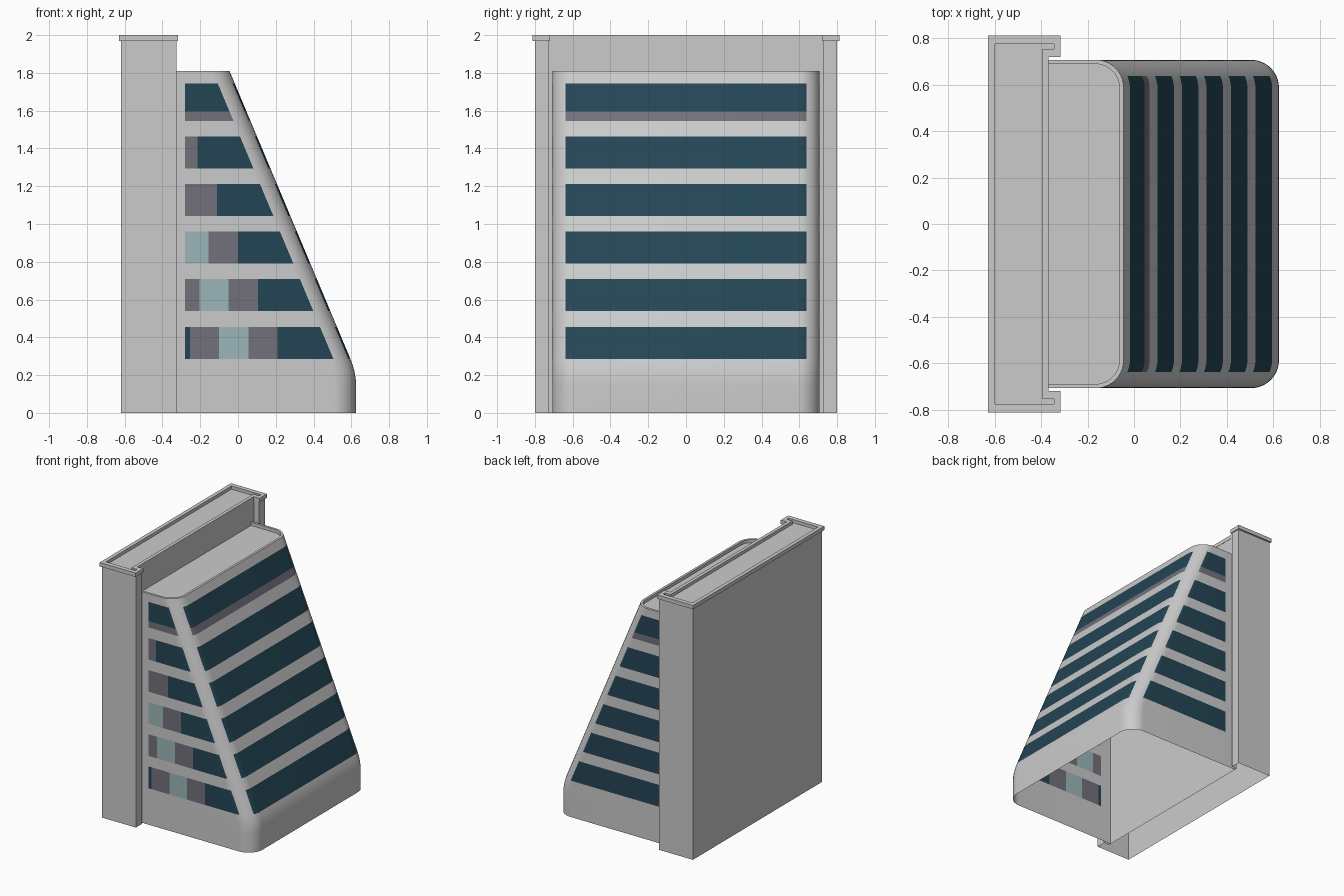
import bpy, bmesh, math

if "Cube" in bpy.data.objects:
    bpy.data.objects.remove(bpy.data.objects["Cube"])


def material(name, rgb):
    m = bpy.data.materials.new(name)
    m.diffuse_color = (*rgb, 1)
    m.use_nodes = True
    m.node_tree.nodes["Principled BSDF"].inputs["Base Color"].default_value = m.diffuse_color
    return m


MATS = [material("light_grey", (0.60, 0.60, 0.60)),
        material("dark_teal_glass", (0.017, 0.06, 0.09)),
        material("mauve_grey", (0.17, 0.165, 0.20)),
        material("pale_aqua", (0.33, 0.47, 0.48))]
GREY, TEAL, MAUVE, AQUA = range(4)


def finish(bm, name, smooth):
    bmesh.ops.remove_doubles(bm, verts=bm.verts, dist=0.0004)
    me = bpy.data.meshes.new(name)
    bm.to_mesh(me)
    bm.free()
    for m in MATS:
        me.materials.append(m)
    ob = bpy.data.objects.new(name, me)
    bpy.context.collection.objects.link(ob)
    if smooth:
        bpy.ops.object.select_all(action='DESELECT')
        ob.select_set(True)
        bpy.context.view_layer.objects.active = ob
        bpy.ops.object.shade_smooth_by_angle(angle=math.radians(30))
    return ob


def band(bm, lo, hi, mats=None, closed=False):
    """Quads joining two matching lines of points."""
    n = len(lo)
    for i in range(n if closed else n - 1):
        j = (i + 1) % n
        f = bm.faces.new([bm.verts.new(p) for p in (lo[i], lo[j], hi[j], hi[i])])
        f.material_index = mats[i] if mats else GREY


def cap(bm, pts):
    bm.faces.new([bm.verts.new(p) for p in pts])


# ---- sloping glazed block: rounded U-shaped plan swept up a leaning profile ----
BACK, HALF, RAD = -0.37, 0.708, 0.12
ANGLES = (0, 7, 14.5, 27, 40, 53, 65, 73, 82, 90)


def edge_x(z):
    line = -0.045 + 0.42 * (1.81 - z)
    if z >= 0.285:
        return line
    t = max(z - 0.145, 0)
    return 0.625 - 0.42 * t * t / 0.28


def plan(z, splits=(), inset=0.0):
    ex, h, r = edge_x(z) - inset, HALF - inset, RAD - inset
    half = [(BACK, -h, z), (-0.28, -h, z)] + [(x, -h, z) for x in splits]
    arc = [(ex - r + r * math.sin(math.radians(a)),
            -h + r - r * math.cos(math.radians(a)), z) for a in ANGLES]
    other = [(x, -y, z) for x, y, _ in reversed(half[:2] + arc)]
    return half + arc + other


def row_mats(splits, colours, main):
    # edge strip, split bays, glass to 14.5 deg, pillar to 65 deg, front glass
    corner = [main] * 2 + [GREY] * 4 + [main] * 3
    return [GREY] + list(colours) + [main] + corner + [main] + corner[::-1] + [main, GREY]


# coloured bays on the front-facing side, one entry per storey
BAYS = [((-0.255, -0.10, 0.055, 0.21), (TEAL, MAUVE, AQUA, MAUVE)),
        ((-0.205, -0.05, 0.105), (MAUVE, AQUA, MAUVE)),
        ((-0.155, 0.0), (AQUA, MAUVE)),
        ((-0.11,), (MAUVE,)),
        ((-0.215,), (MAUVE,)),
        ((), ())]

bm = bmesh.new()
plain = [0.0, 0.145, 0.18, 0.215, 0.25, 0.285]
for a, b in zip(plain, plain[1:]):
    band(bm, plan(a), plan(b))
for k, (splits, colours) in enumerate(BAYS):
    z0 = 0.287 + 0.2515 * k
    z1 = z0 + 0.169
    nxt = z0 + 0.2515
    if k == 0:
        z0 = 0.285
    if k == 5:
        # top storey has a sill strip and taller glass
        band(bm, plan(z0), plan(1.595), row_mats((), (), MAUVE))
        z0, z1, nxt = 1.595, 1.745, 1.81
    band(bm, plan(z0, splits), plan(z1, splits), row_mats(splits, colours, TEAL))
    band(bm, plan(z1), plan(nxt))
# rim and sunken roof
rim = plan(1.81, inset=0.018)
roof = [(x, y, 1.785) for x, y, _ in rim]
band(bm, plan(1.81), rim)
band(bm, rim, roof)
cap(bm, roof)
finish(bm, "sloping_block", True)


# ---- tall slab behind, with side fins and a parapet ----
def c_outline(x0, x1, xm, y1, y0, z):
    return [(x0, -y1, z), (x1, -y1, z), (x1, -y0, z), (xm, -y0, z),
            (xm, y0, z), (x1, y0, z), (x1, y1, z), (x0, y1, z)]


bm = bmesh.new()
wall = (-0.62, -0.325, -0.37, 0.80, 0.727)
band(bm, c_outline(*wall, 0), c_outline(*wall, 1.97), closed=True)
finish(bm, "tall_slab", False)

bm = bmesh.new()
outer = (-0.63, -0.317, -0.368, 0.813, 0.72)
inner = (-0.60, -0.345, -0.395, 0.777, 0.755)
rings = [c_outline(*wall, 1.97), c_outline(*outer, 1.97), c_outline(*outer, 2.0),
         c_outline(*inner, 2.0), c_outline(*inner, 1.975)]
for a, b in zip(rings, rings[1:]):
    band(bm, a, b, closed=True)
cap(bm, rings[-1])
finish(bm, "slab_parapet", False)
